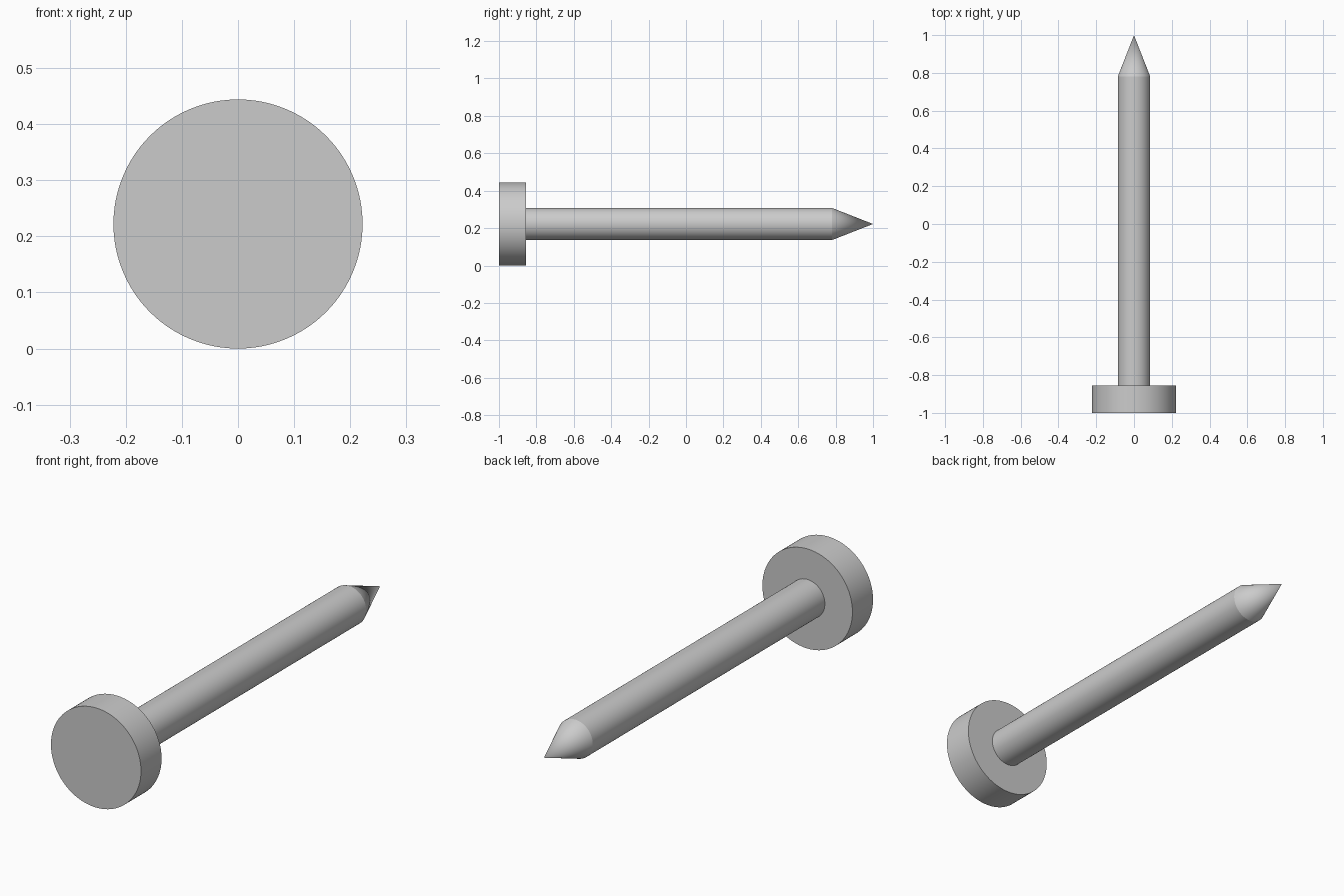
import bpy, bmesh, math
from mathutils import Vector

if "Cube" in bpy.data.objects:
    bpy.data.objects.remove(bpy.data.objects["Cube"])

SIDES = 96
AXIS_Z = 0.222


def lathe(name, profile):
    """Spin a (radius, y) profile around the nail's lengthwise axis."""
    bm = bmesh.new()
    verts = [bm.verts.new((0, y, r)) for r, y in profile]
    edges = [bm.edges.new(pair) for pair in zip(verts, verts[1:])]
    bmesh.ops.spin(bm, geom=verts + edges, cent=(0, 0, 0), axis=(0, 1, 0),
                   angle=math.tau, steps=SIDES)
    bmesh.ops.remove_doubles(bm, verts=bm.verts, dist=1e-4)
    bmesh.ops.dissolve_degenerate(bm, edges=bm.edges, dist=1e-5)
    bmesh.ops.recalc_face_normals(bm, faces=bm.faces)
    mesh = bpy.data.meshes.new(name)
    bm.to_mesh(mesh)
    bm.free()
    obj = bpy.data.objects.new(name, mesh)
    obj.location = Vector((0, 0, AXIS_Z))
    bpy.context.collection.objects.link(obj)
    bpy.ops.object.select_all(action='DESELECT')
    obj.select_set(True)
    bpy.context.view_layer.objects.active = obj
    bpy.ops.object.shade_smooth_by_angle(angle=math.radians(15))
    return obj


# Flat disc head
lathe("nail_head", [(0, -1), (0.222, -1), (0.222, -0.855), (0, -0.855)])

# Straight shank ending in a conical point
lathe("nail_shank", [(0, -0.855), (0.086, -0.855), (0.086, 0.78), (0, 1)])
